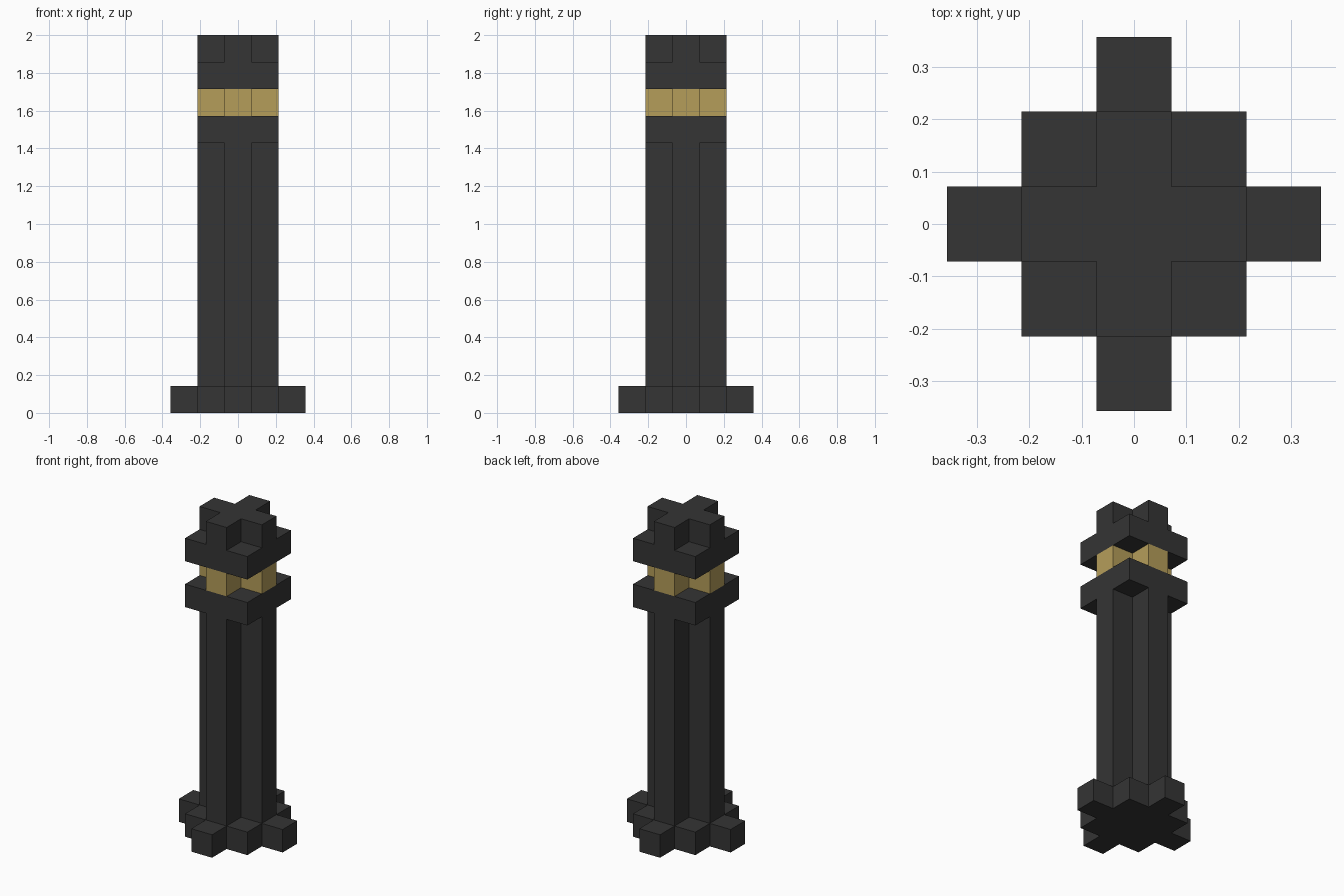
import bpy
import bmesh

if "Cube" in bpy.data.objects:
    bpy.data.objects.remove(bpy.data.objects["Cube"], do_unlink=True)

U = 1 / 7  # block size: the post is 14 blocks tall


def make_material(name, rgb):
    mat = bpy.data.materials.new(name)
    mat.use_nodes = True
    colour = (*rgb, 1.0)
    mat.diffuse_color = colour
    mat.node_tree.nodes["Principled BSDF"].inputs["Base Color"].default_value = colour
    return mat


CHARCOAL = make_material("charcoal", (0.035, 0.035, 0.035))
GOLD = make_material("gold", (0.462, 0.337, 0.102))

# One quadrant of each cross-section, in blocks
CROSS = [(1.5, 0.5), (0.5, 0.5), (0.5, 1.5)]
SQUARE = [(1.5, 1.5)]
STEPPED = [(2.5, 0.5), (1.5, 0.5), (1.5, 1.5), (0.5, 1.5), (0.5, 2.5)]


def prism(name, quadrant, bottom, top, mat):
    """Repeat the quadrant four times around z and extrude it between two levels."""
    outline, points = [], quadrant
    for _ in range(4):
        outline += points
        points = [(-y, x) for x, y in points]
    bm = bmesh.new()
    base = bm.faces.new([bm.verts.new((x * U, y * U, bottom * U)) for x, y in outline])
    lifted = bmesh.ops.extrude_face_region(bm, geom=[base], use_keep_orig=True)["geom"]
    verts = [v for v in lifted if isinstance(v, bmesh.types.BMVert)]
    bmesh.ops.translate(bm, verts=verts, vec=(0, 0, (top - bottom) * U))
    bmesh.ops.recalc_face_normals(bm, faces=bm.faces)
    mesh = bpy.data.meshes.new(name)
    bm.to_mesh(mesh)
    bm.free()
    mesh.materials.append(mat)
    obj = bpy.data.objects.new(name, mesh)
    bpy.context.collection.objects.link(obj)
    return obj


# Stacked parts from the ground up
prism("base", STEPPED, 0, 1, CHARCOAL)
prism("shaft", CROSS, 1, 10, CHARCOAL)
prism("lower_collar", SQUARE, 10, 11, CHARCOAL)
prism("lamp_band", CROSS, 11, 12, GOLD)
prism("upper_collar", SQUARE, 12, 13, CHARCOAL)
prism("cap", CROSS, 13, 14, CHARCOAL)
